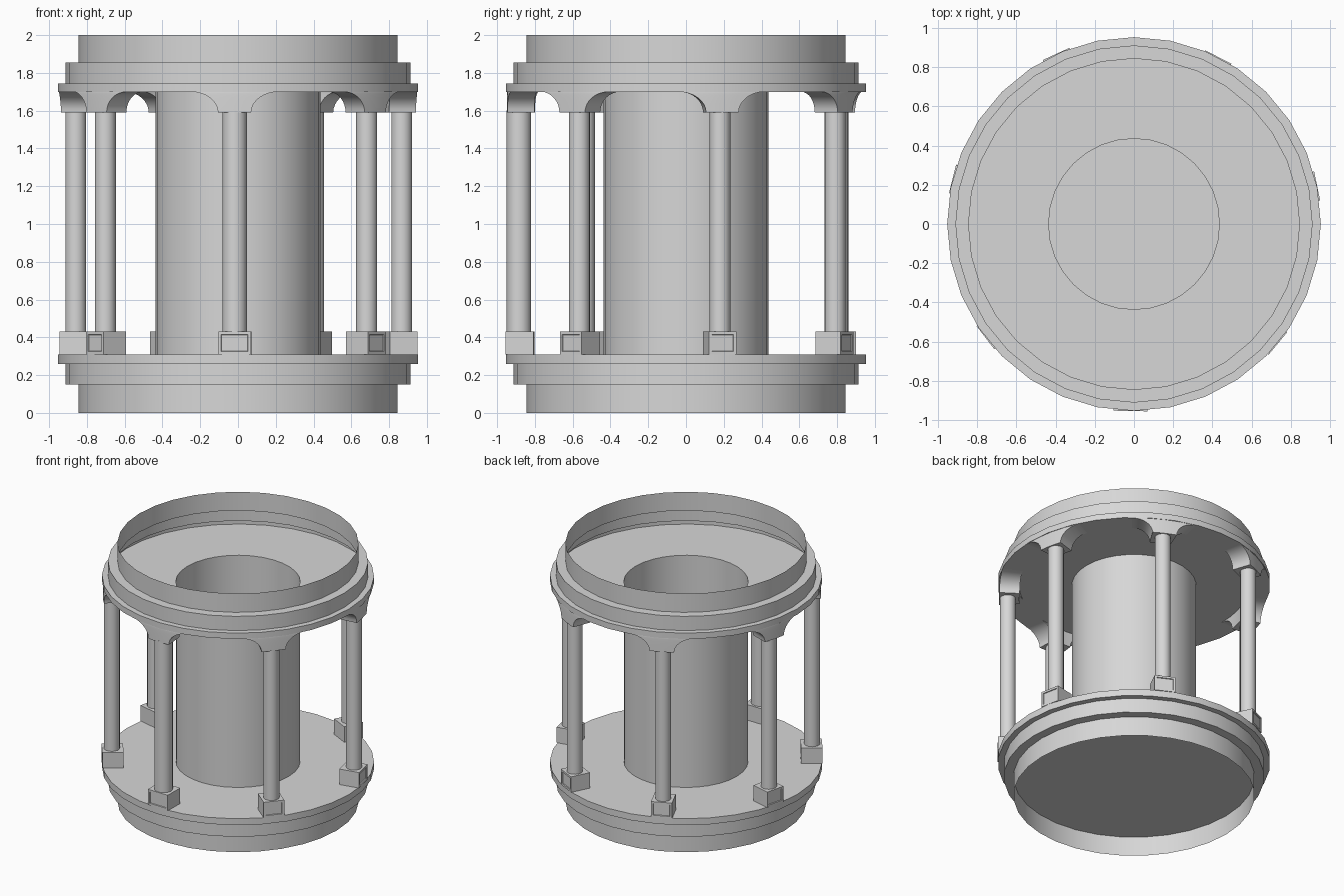
import bpy, bmesh
from math import radians, sin, cos, pi, tau
from mathutils import Matrix

cube = bpy.data.objects.get("Cube")
if cube:
    bpy.data.objects.remove(cube, do_unlink=True)

grey = bpy.data.materials.new("light_grey")
grey.use_nodes = True
tone = (0.68, 0.68, 0.68, 1)
grey.diffuse_color = tone
grey.node_tree.nodes["Principled BSDF"].inputs["Base Color"].default_value = tone


def finish(bm, name, matrix=Matrix(), smooth=True):
    bm.transform(matrix)
    mesh = bpy.data.meshes.new(name)
    bm.to_mesh(mesh)
    bm.free()
    mesh.materials.append(grey)
    obj = bpy.data.objects.new(name, mesh)
    bpy.context.collection.objects.link(obj)
    if smooth:
        bpy.ops.object.select_all(action="DESELECT")
        obj.select_set(True)
        bpy.context.view_layer.objects.active = obj
        bpy.ops.object.shade_smooth_by_angle(angle=radians(30))
    return obj


def lathe(name, profile, sides=32):
    bm = bmesh.new()
    verts = [bm.verts.new((r, 0, z)) for r, z in profile]
    edges = [bm.edges.new(pair) for pair in zip(verts, verts[1:])]
    bmesh.ops.spin(bm, geom=verts + edges, cent=(0, 0, 0), axis=(0, 0, 1),
                   angle=tau, steps=sides, use_merge=True)
    bmesh.ops.remove_doubles(bm, verts=bm.verts, dist=0.0005)
    bmesh.ops.recalc_face_normals(bm, faces=bm.faces)
    return finish(bm, name)


# Thin shell: stepped base, central tube and open stepped rim
OUTER, MIDDLE, INNER, TUBE = 0.954, 0.912, 0.845, 0.436
lower = [(0, 0.15), (MIDDLE, 0.15), (MIDDLE, 0.26),
         (OUTER, 0.26), (OUTER, 0.31), (TUBE, 0.31)]
upper = [(TUBE, 1.7), (OUTER, 1.7), (OUTER, 1.745), (MIDDLE, 1.745),
         (MIDDLE, 1.855), (INNER, 1.855), (INNER, 2)]
lathe("lantern_shell", lower + upper)
# Hollow skirt under the base
lathe("foot_ring", [(INNER, 0), (INNER, 0.15)])


def base_block(name, matrix, width):
    bm = bmesh.new()
    bmesh.ops.create_cube(bm, size=1, matrix=Matrix.Translation((0.88, 0, 0.37))
                          @ Matrix.Diagonal((0.15, width, 0.12, 1)))
    front = [f for f in bm.faces if f.normal.x > 0.5]
    bmesh.ops.inset_individual(bm, faces=front, thickness=0.022)
    # Push the outward panel in
    bmesh.ops.inset_individual(bm, faces=front, thickness=0.003, depth=-0.006)
    finish(bm, name, matrix, smooth=False)


def shaft(name, matrix, radius):
    bm = bmesh.new()
    bmesh.ops.create_cone(bm, segments=16, radius1=radius, radius2=radius,
                          depth=1.18, cap_ends=True,
                          matrix=Matrix.Translation((0.885, 0, 1.01)))
    finish(bm, name, matrix)


def arched_cap(name, matrix):
    # Flared bracket bent to follow the rim
    steps = 8
    half = []
    for i in range(steps + 1):
        t = i / steps * pi / 2
        half.append((0.235 - 0.147 * cos(t), 1.59 + 0.11 * sin(t)))
    around = [-1, -0.5, 0, 0.5, 1]
    section = [(0.948, s) for s in around] + [(0.805, -s) for s in around]
    bm = bmesh.new()
    rows = []
    for u, z in half:
        rows.append([bm.verts.new((r * cos(s * u / 0.95), r * sin(s * u / 0.95), z))
                     for r, s in section])
    count = len(section)
    for low, high in zip(rows, rows[1:]):
        for k in range(count):
            n = (k + 1) % count
            bm.faces.new((low[k], low[n], high[n], high[k]))
    bm.faces.new(rows[0])
    bmesh.ops.recalc_face_normals(bm, faces=bm.faces)
    finish(bm, name, matrix)


# Seven columns around the tube, the front one a little wider
for i in range(7):
    turn = Matrix.Rotation(radians(-91.1) + i * tau / 7, 4, "Z")
    base_block(f"column_base_{i + 1}", turn, 0.172 if i == 0 else 0.15)
    shaft(f"column_shaft_{i + 1}", turn, 0.065 if i == 0 else 0.056)
    arched_cap(f"column_cap_{i + 1}", turn)
